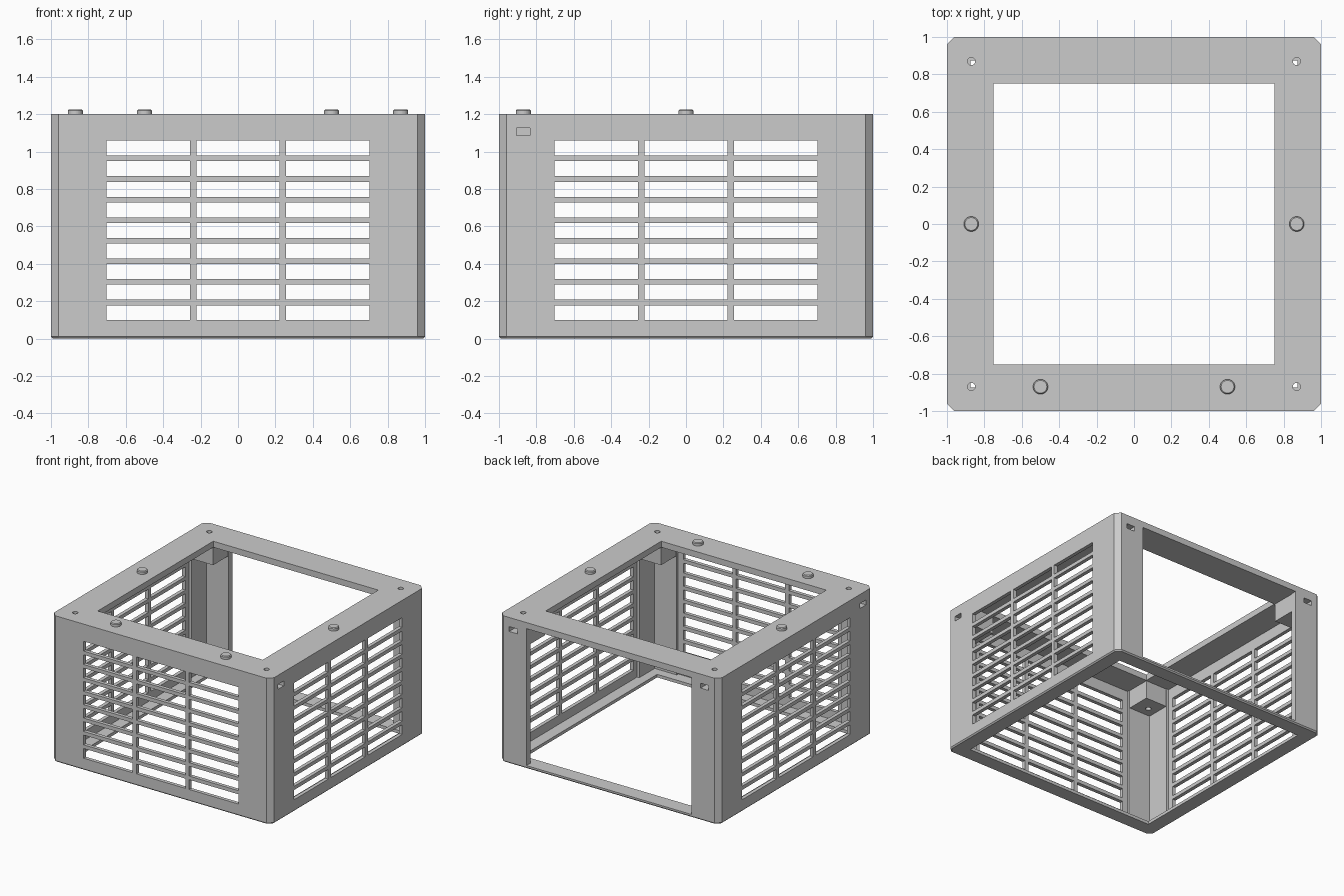
import bpy
import bmesh
from mathutils import Matrix, Vector

if "Cube" in bpy.data.objects:
    bpy.data.objects.remove(bpy.data.objects["Cube"], do_unlink=True)

HEIGHT = 1.2
PLATE_Z = 1.15      # underside of the top plate
LIP_Z = 0.025       # top of the bottom lip
WALL = 0.95         # inner face of the walls
PANEL = 0.97        # inner face of the thin louvre panels
OPEN = 0.75         # half width of the large openings
SCREW = 0.87        # screw and peg offset from the centre

grey = bpy.data.materials.new("light grey plastic")
grey.use_nodes = True
grey.diffuse_color = (0.6, 0.6, 0.6, 1)
grey.node_tree.nodes["Principled BSDF"].inputs["Base Color"].default_value = (0.6, 0.6, 0.6, 1)


def add_box(bm, x, y, z):
    """Box from three (low, high) ranges."""
    lo, hi = Vector((min(x), min(y), min(z))), Vector((max(x), max(y), max(z)))
    matrix = Matrix.Translation((lo + hi) / 2) @ Matrix.Diagonal((*(hi - lo), 1))
    return bmesh.ops.create_cube(bm, size=1, matrix=matrix)["verts"]


def add_cylinder(bm, x, y, z, radius, sides=24):
    matrix = Matrix.Translation((x, y, sum(z) / 2))
    return bmesh.ops.create_cone(bm, cap_ends=True, segments=sides, radius1=radius,
                                 radius2=radius, depth=z[1] - z[0], matrix=matrix)["verts"]


def make_object(name, bm):
    mesh = bpy.data.meshes.new(name)
    bm.to_mesh(mesh)
    bm.free()
    mesh.materials.append(grey)
    obj = bpy.data.objects.new(name, mesh)
    bpy.context.collection.objects.link(obj)
    return obj


def combine(target, bm, operation="DIFFERENCE"):
    """Apply one boolean step and discard the helper."""
    helper = make_object("helper", bm)
    helper.hide_render = True
    mod = target.modifiers.new("step", "BOOLEAN")
    mod.operation, mod.object, mod.solver = operation, helper, "EXACT"
    bpy.context.view_layer.objects.active = target
    bpy.ops.object.modifier_apply(modifier=mod.name)
    bpy.data.objects.remove(helper, do_unlink=True)


# Outer block with chamfered corners and a fine chamfer around the foot
bm = bmesh.new()
add_box(bm, (-1, 1), (-1, 1), (0, HEIGHT))
upright = [e for e in bm.edges if abs(e.verts[0].co.z - e.verts[1].co.z) > 1]
bmesh.ops.bevel(bm, geom=upright, offset=0.04, segments=1, affect="EDGES")
foot = [e for e in bm.edges if all(v.co.z < 0.001 for v in e.verts)]
bmesh.ops.bevel(bm, geom=foot, offset=0.01, segments=1, affect="EDGES")
housing = make_object("housing", bm)

# Inner cavity
bm = bmesh.new()
add_box(bm, (-WALL, WALL), (-WALL, WALL), (LIP_Z, PLATE_Z))
combine(housing, bm)

# Recesses that thin the front and side panels
bm = bmesh.new()
add_box(bm, (-OPEN, OPEN), (-PANEL, -0.9), (LIP_Z, PLATE_Z))
for s in (-1, 1):
    add_box(bm, (s * 0.9, s * PANEL), (-OPEN, OPEN), (LIP_Z, PLATE_Z))
combine(housing, bm)

# Top, bottom and back openings
bm = bmesh.new()
add_box(bm, (-OPEN, OPEN), (-OPEN, OPEN), (1.1, 1.3))
add_box(bm, (-0.875, 0.875), (-0.875, 0.875), (-0.1, 0.1))
add_box(bm, (-OPEN, OPEN), (0.9, 1.1), (LIP_Z, PLATE_Z))
combine(housing, bm)

# Louvre slots: three columns of nine on the front and both sides
bm = bmesh.new()
for centre in (-0.48, 0, 0.48):
    span = (centre - 0.223, centre + 0.223)
    for row in range(9):
        z = (0.098 + 0.11 * row, 0.178 + 0.11 * row)
        add_box(bm, span, (-1.1, -0.9), z)
        for s in (-1, 1):
            add_box(bm, (s * 0.9, s * 1.1), span, z)
combine(housing, bm)

# Screw blocks under the corners of the top plate
corners = [(sx, sy) for sx in (-1, 1) for sy in (-1, 1)]
bm = bmesh.new()
for sx, sy in corners:
    add_box(bm, (sx * 0.755, sx * 0.965), (sy * 0.755, sy * 0.965), (1.0, 1.18))
combine(housing, bm, "UNION")

# Screw holes
bm = bmesh.new()
for sx, sy in corners:
    add_cylinder(bm, sx * SCREW, sy * SCREW, (0.9, 1.3), 0.021)
combine(housing, bm)

# Nut slots, opening to the sides at the front and to the back at the rear
bm = bmesh.new()
for s in (-1, 1):
    slot_z = (1.085, 1.125)
    across = (SCREW - 0.037, SCREW + 0.037)
    add_box(bm, (s * 0.83, s * 1.1), [-a for a in across], slot_z)
    add_box(bm, [s * a for a in across], (0.83, 1.1), slot_z)
combine(housing, bm)

# Locating pegs on the top plate
pegs = {"front_left_peg": (0.5, -SCREW), "front_right_peg": (-0.5, -SCREW),
        "left_peg": (SCREW, 0), "right_peg": (-SCREW, 0)}
for name, (x, y) in pegs.items():
    bm = bmesh.new()
    add_cylinder(bm, x, y, (1.19, 1.225), 0.04, 32)
    rim = [e for e in bm.edges if all(v.co.z > 1.22 for v in e.verts)]
    bmesh.ops.bevel(bm, geom=rim, offset=0.006, segments=1, affect="EDGES")
    make_object(name, bm)
